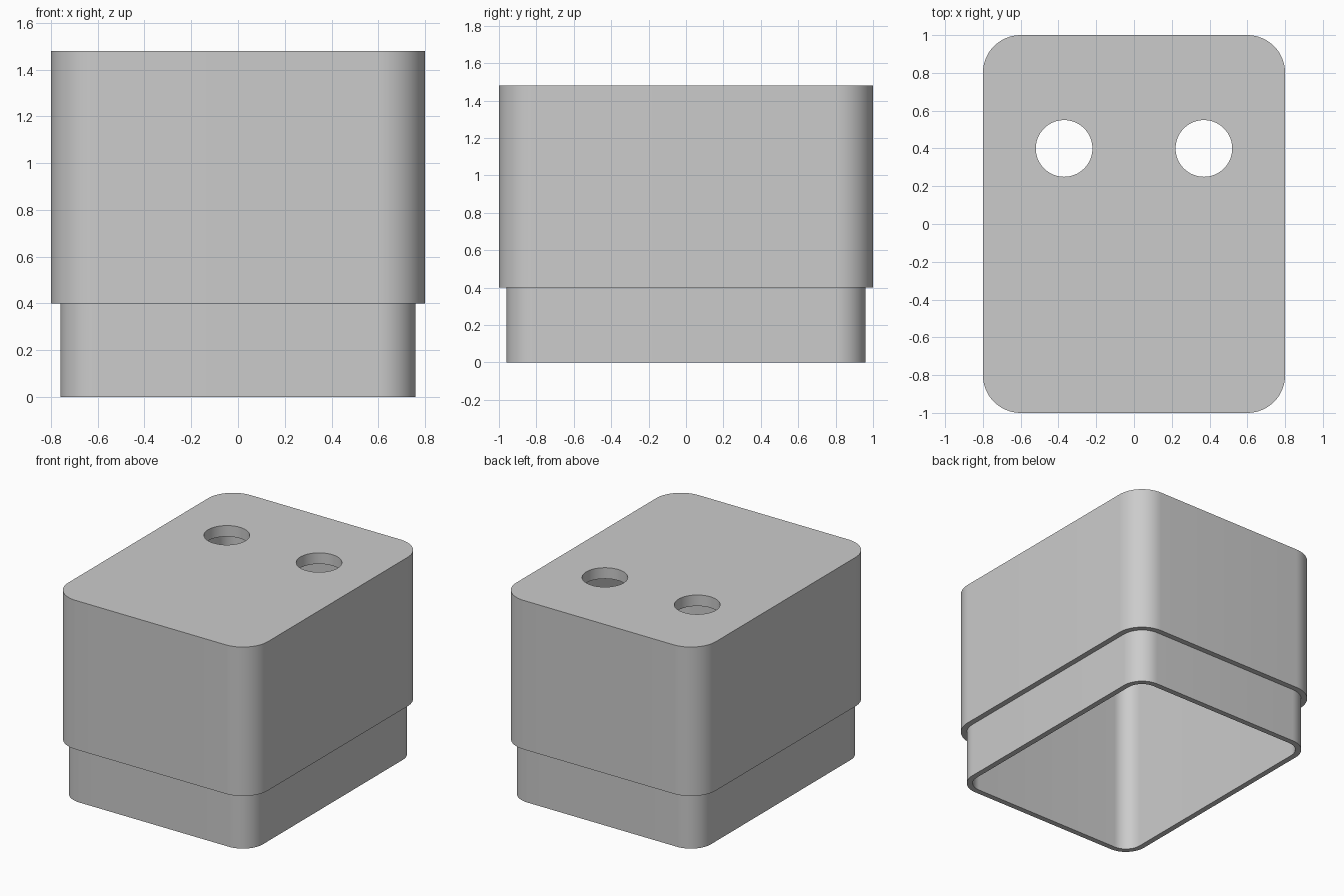
import bpy
import bmesh
from math import sin, cos, pi, radians

cube = bpy.data.objects.get("Cube")
if cube:
    bpy.data.objects.remove(cube, do_unlink=True)

HALF_X, HALF_Y, RADIUS = 0.8, 1.0, 0.2
HEIGHT, LIP_HEIGHT, WALL = 1.48, 0.4, 0.04
ROOF = 0.08
CORNER_STEPS = 16

grey = bpy.data.materials.new("plain grey")
grey.use_nodes = True
colour = (0.6, 0.6, 0.6, 1)
grey.diffuse_color = colour
grey.node_tree.nodes["Principled BSDF"].inputs["Base Color"].default_value = colour


def rounded_ring(bm, inset, z):
    """Rounded rectangle of vertices, inset evenly from the outer wall."""
    ring = []
    for quarter, (sx, sy) in enumerate([(1, 1), (-1, 1), (-1, -1), (1, -1)]):
        for i in range(CORNER_STEPS + 1):
            a = (quarter + i / CORNER_STEPS) * pi / 2
            r = RADIUS - inset
            ring.append(bm.verts.new((sx * (HALF_X - RADIUS) + r * cos(a),
                                      sy * (HALF_Y - RADIUS) + r * sin(a), z)))
    return ring


# Hollow cap: inner ceiling, down the inside, round the lip, up to the top
bm = bmesh.new()
rings = [rounded_ring(bm, inset, z) for inset, z in [
    (2 * WALL, HEIGHT - ROOF), (2 * WALL, 0), (WALL, 0),
    (WALL, LIP_HEIGHT), (0, LIP_HEIGHT), (0, HEIGHT)]]
for a, b in zip(rings, rings[1:]):
    for i in range(len(a)):
        j = (i + 1) % len(a)
        bm.faces.new((a[i], a[j], b[j], b[i]))
bm.faces.new(rings[0])
bm.faces.new(rings[-1])
bmesh.ops.recalc_face_normals(bm, faces=bm.faces)
mesh = bpy.data.meshes.new("hollow_cap")
bm.to_mesh(mesh)
bm.free()
mesh.materials.append(grey)
cap = bpy.data.objects.new("hollow_cap", mesh)
bpy.context.collection.objects.link(cap)

# Two round holes through the top
for side, x in (("left", 0.37), ("right", -0.37)):
    bpy.ops.mesh.primitive_cylinder_add(vertices=64, radius=0.15, depth=0.4,
                                        location=(x, 0.4, HEIGHT - ROOF / 2))
    cutter = bpy.context.object
    cutter.name = side + "_hole_cutter"
    cutter.data.materials.append(grey)
    cut = cap.modifiers.new(side + "_hole", "BOOLEAN")
    cut.operation = "DIFFERENCE"
    cut.solver = "EXACT"
    cut.object = cutter
    cutter.hide_render = True
    cutter.hide_set(True)

# Apply the cuts, then smooth the rounded walls
bpy.ops.object.select_all(action="DESELECT")
cap.select_set(True)
bpy.context.view_layer.objects.active = cap
for name in [m.name for m in cap.modifiers]:
    bpy.ops.object.modifier_apply(modifier=name)
for cutter in [o for o in bpy.data.objects if o.name.endswith("_hole_cutter")]:
    bpy.data.objects.remove(cutter, do_unlink=True)
bpy.ops.object.shade_smooth_by_angle(angle=radians(30))
